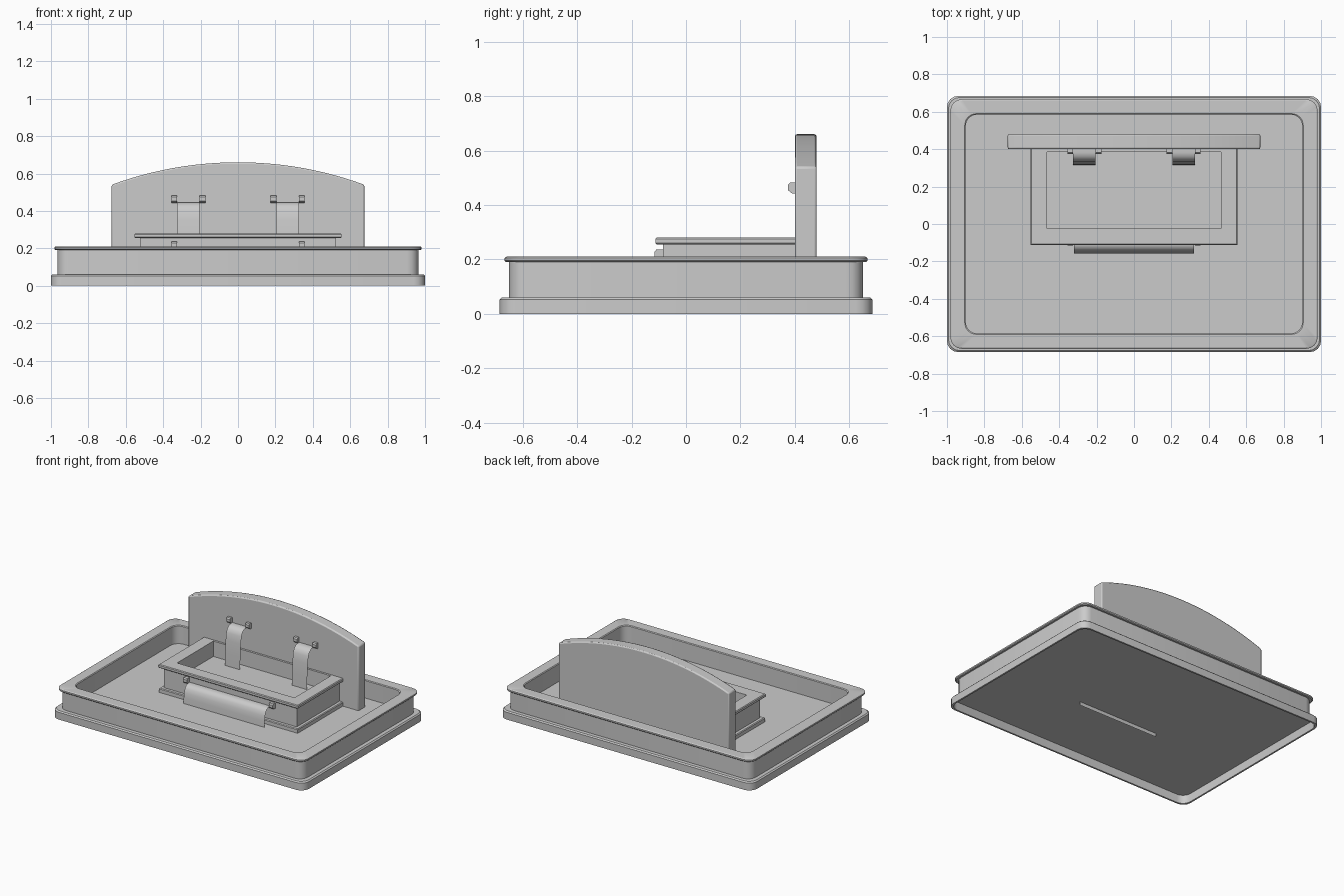
import bpy, bmesh, math

if "Cube" in bpy.data.objects:
    bpy.data.objects.remove(bpy.data.objects["Cube"])


def finish(name, bm, smooth=None):
    bmesh.ops.recalc_face_normals(bm, faces=bm.faces)
    mesh = bpy.data.meshes.new(name)
    bm.to_mesh(mesh)
    bm.free()
    ob = bpy.data.objects.new(name, mesh)
    bpy.context.collection.objects.link(ob)
    if smooth:
        bpy.ops.object.select_all(action='DESELECT')
        ob.select_set(True)
        bpy.context.view_layer.objects.active = ob
        bpy.ops.object.shade_smooth_by_angle(angle=math.radians(smooth))
    return ob


def rect_ring(hx, hy, r, cy, seg=4):
    """Rectangle outline, with rounded corners when r > 0."""
    if r == 0:
        return [(sx * hx, cy + sy * hy) for sx, sy in ((1, 1), (-1, 1), (-1, -1), (1, -1))]
    pts = []
    for k, (sx, sy) in enumerate(((1, 1), (-1, 1), (-1, -1), (1, -1))):
        for i in range(seg + 1):
            a = math.pi / 2 * (k + i / seg)
            pts.append((sx * (hx - r) + r * math.cos(a), cy + sy * (hy - r) + r * math.sin(a)))
    return pts


def loft(name, profile, diff, r=0, cy=0, smooth=None):
    """Sweep (half width, z) profile around a rectangle; half depth = half width - diff."""
    bm = bmesh.new()
    rings = [[bm.verts.new((x, y, z)) for x, y in rect_ring(h, h - diff, r, cy)] for h, z in profile]
    n = len(rings[0])
    for a, b in zip(rings, rings[1:]):
        for i in range(n):
            j = (i + 1) % n
            bm.faces.new((a[i], a[j], b[j], b[i]))
    bm.faces.new(rings[0])
    bm.faces.new(rings[-1])
    return finish(name, bm, smooth)


def water_sheet(name, x0, x1, profile):
    """Thin curved curtain of water from a (y, z) profile."""
    bm = bmesh.new()
    rows = [[bm.verts.new((x, y, z)) for x in (x0, x1)] for y, z in profile]
    for a, b in zip(rows, rows[1:]):
        bm.faces.new((a[0], a[1], b[1], b[0]))
    return finish(name, bm, 50)


def spout_knob(name, x, y, z, w=0.03):
    """Small bracket with a sloping underside, fixed to a face at y."""
    prof = [(0.01, 0), (-0.01, 0), (-0.025, 0.012), (-0.025, 0.032), (-0.018, 0.04), (0.01, 0.04)]
    bm = bmesh.new()
    face = bm.faces.new([bm.verts.new((x - w / 2, y + a, z + b)) for a, b in prof])
    ext = bmesh.ops.extrude_face_region(bm, geom=[face])
    bmesh.ops.translate(bm, vec=(w, 0, 0), verts=[v for v in ext['geom'] if isinstance(v, bmesh.types.BMVert)])
    bm.faces.new([v for v in face.verts]) if not face.is_valid else None
    return finish(name, bm)


# Large basin: hollow foot, wall, rounded rim and pool floor
loft("basin", [(0.988, 0.06), (0.988, 0.0), (1.0, 0.0), (1.0, 0.052), (0.992, 0.06),
               (0.965, 0.06), (0.965, 0.19), (0.977, 0.19), (0.982, 0.195), (0.982, 0.205),
               (0.975, 0.21), (0.905, 0.21), (0.90, 0.205), (0.90, 0.08)],
     0.315, r=0.06, smooth=30)

# Upper trough, its back end set into the wall
loft("trough", [(0.55, 0.07), (0.55, 0.105), (0.545, 0.11), (0.525, 0.11), (0.525, 0.255),
                (0.548, 0.255), (0.553, 0.26), (0.553, 0.275), (0.548, 0.28),
                (0.465, 0.28), (0.465, 0.17)],
     0.26, cy=0.18)

# Arched back wall
HALF, SIDE_Z, TOP_Z = 0.675, 0.54, 0.66
sag = TOP_Z - SIDE_Z
R = (HALF ** 2 + sag ** 2) / (2 * sag)
span = math.asin(HALF / R)
outline = [(-HALF, 0.07), (HALF, 0.07)]
for i in range(25):
    a = span * (1 - 2 * i / 24)
    outline.append((R * math.sin(a), TOP_Z - R + R * math.cos(a)))
bm = bmesh.new()
front = [bm.verts.new((x, 0.40, z)) for x, z in outline]
back = [bm.verts.new((x, 0.48, z)) for x, z in outline]
bm.faces.new(front)
bm.faces.new(back)
for i in range(len(front)):
    j = (i + 1) % len(front)
    bm.faces.new((front[i], front[j], back[j], back[i]))
wall = finish("back_wall", bm, 30)
bev = wall.modifiers.new("edge_bevel", 'BEVEL')
bev.width = 0.008
bev.segments = 2
bev.limit_method = 'ANGLE'
bev.angle_limit = math.radians(30)

# Two falls from the wall, each between a pair of knobs
upper = [(0.402, 0.445), (0.38, 0.445), (0.36, 0.44), (0.343, 0.425), (0.332, 0.40),
         (0.325, 0.35), (0.319, 0.26), (0.316, 0.165)]
for side, s in (("left", -1), ("right", 1)):
    water_sheet(f"upper_fall_{side}", s * 0.205, s * 0.325, upper)
    spout_knob(f"upper_knob_inner_{side}", s * 0.19, 0.40, 0.442)
    spout_knob(f"upper_knob_outer_{side}", s * 0.34, 0.40, 0.442)
    spout_knob(f"front_knob_{side}", s * 0.34, -0.09, 0.197)

# Wide fall from the trough, running down through the pool floor
lower = [(-0.088, 0.205), (-0.112, 0.205), (-0.13, 0.198), (-0.143, 0.182),
         (-0.152, 0.155), (-0.157, 0.12), (-0.16, 0.035)]
water_sheet("front_fall", -0.32, 0.32, lower)
